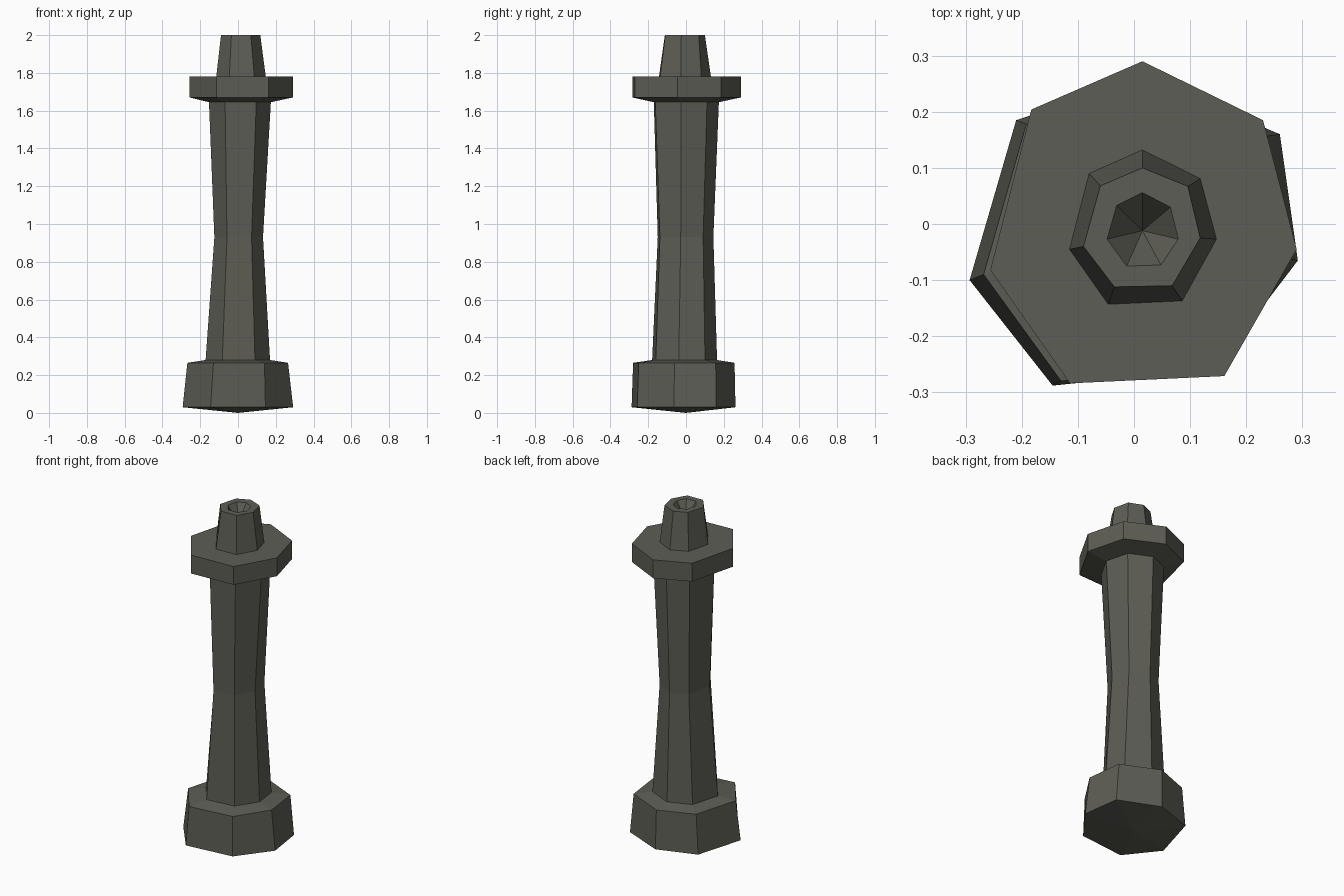
import bpy
from mathutils import Vector

if "Cube" in bpy.data.objects:
    bpy.data.objects.remove(bpy.data.objects["Cube"])

N = 7  # every cross-section is a slightly irregular heptagon

mat = bpy.data.materials.new("dark olive grey")
mat.diffuse_color = (0.11, 0.11, 0.092, 1)
mat.use_nodes = True
mat.node_tree.nodes["Principled BSDF"].inputs["Base Color"].default_value = mat.diffuse_color

# Seven-sided outlines (x, y), clockwise from the back vertex
BASE_LOW = [(.02, .262), (.26, .16), (.292, -.065), (.145, -.258), (-.145, -.288), (-.293, -.1), (-.21, .185)]
BASE_TOP = [(.017, .257), (.238, .157), (.265, -.06), (.14, -.25), (-.13, -.28), (-.268, -.09), (-.192, .178)]
COLLAR = [(.015, .29), (.23, .185), (.29, -.045), (.161, -.271), (-.114, -.284), (-.256, -.082), (-.183, .204)]
NECK_LOW = [(.015, .132), (.118, .081), (.147, -.027), (.086, -.137), (-.046, -.143), (-.115, -.045), (-.08, .09)]
NECK_TOP = [(.015, .1), (.096, .067), (.118, -.025), (.068, -.11), (-.035, -.112), (-.09, -.04), (-.06, .068)]
HOLE = [(.015, .056), (.065, .03), (.079, -.027), (.048, -.073), (-.013, -.075), (-.048, -.027), (-.031, .033)]


def ring(outline, z, sx=1.0, sy=None):
    sy = sx if sy is None else sy
    return [Vector((x * sx, y * sy, z)) for x, y in outline]


def apex(x, y, z):
    return [Vector((x, y, z))]


def loft(name, rings):
    """Skin consecutive rings; a one-point ring closes to a tip."""
    verts, starts, faces = [], [], []
    for r in rings:
        starts.append(len(verts))
        verts += r
    for k in range(len(rings) - 1):
        a, b = rings[k], rings[k + 1]
        for i in range(N):
            j = (i + 1) % N
            lo = [starts[k] + i % len(a), starts[k] + j % len(a)]
            hi = [starts[k + 1] + i % len(b), starts[k + 1] + j % len(b)]
            quad = [lo[0], hi[0], hi[1], lo[1]]
            faces.append(list(dict.fromkeys(quad)))
    mesh = bpy.data.meshes.new(name)
    mesh.from_pydata(verts, [], faces)
    mesh.update()
    mesh.materials.append(mat)
    obj = bpy.data.objects.new(name, mesh)
    bpy.context.collection.objects.link(obj)
    return obj


# Shared rings where the parts meet
shaft_low = ring(BASE_TOP, 0.28, 0.64)
shaft_top = ring(COLLAR, 1.645, 0.6)
waist = [(a + b) / 2 for a, b in zip(ring(BASE_TOP, 0.93, 0.485, 0.53), ring(COLLAR, 0.93, 0.47, 0.53))]
neck = ring(NECK_LOW, 1.78)

# Heavy pommel base with a shallow pointed underside
loft("base", [apex(0, 0, 0), ring(BASE_LOW, 0.03), ring(BASE_TOP, 0.265), shaft_low])
# Waisted shaft
loft("shaft", [shaft_low, waist, shaft_top])
# Wide collar with chamfered underside
loft("collar", [shaft_top, ring(COLLAR, 1.67), ring(COLLAR, 1.78), neck])
# Tapered neck with a conical hole in its end
loft("neck", [neck, ring(NECK_TOP, 2.0), ring(HOLE, 2.0), apex(.015, -.012, 1.9)])
